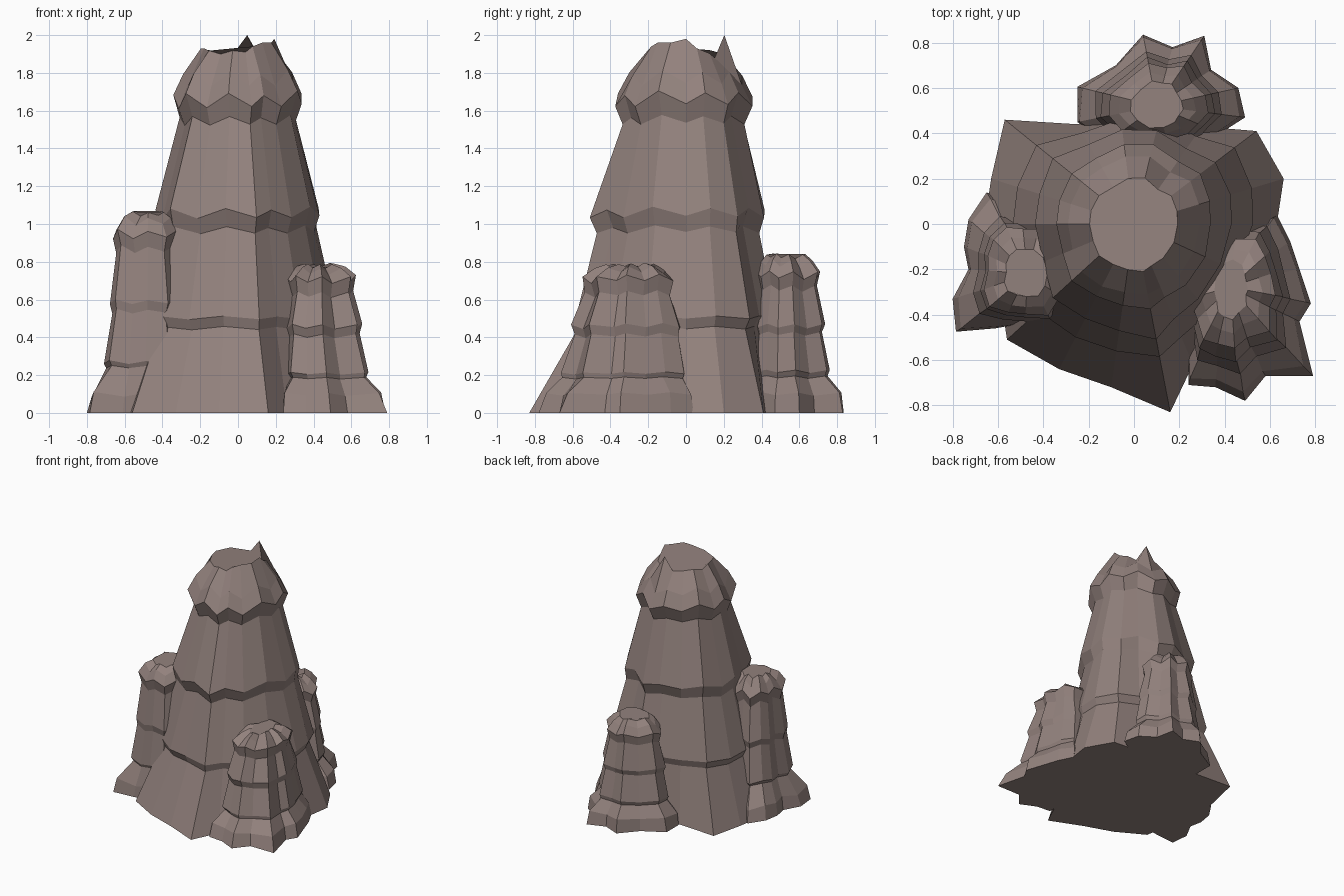
import bpy, bmesh, math, random

rock = bpy.data.materials.new("brown_rock")
rock.diffuse_color = (0.29, 0.222, 0.205, 1)


def spire(name, centre, outline, rings, seed, lean=(0, 0), peaks=None):
    """Loft a ragged base outline up through rounder and rounder rings.
    Ring: height, share of base raggedness kept, x radius, y radius, height wobble."""
    rng = random.Random(seed)
    cx, cy = centre
    polar = [(math.atan2(y - cy, x - cx), math.hypot(x - cx, y - cy)) for x, y in outline]
    n = len(polar)
    wobble = [(1 if i % 2 else -1) * rng.uniform(0.3, 1) for i in range(n)]
    # ridges start at the corners of the base and run all the way up
    ridge = []
    for i, (a, r) in enumerate(polar):
        corner = 1 - (polar[i - 1][1] + polar[(i + 1) % n][1]) / (2 * r)
        ridge.append(1 + max(-0.05, min(0.03, 0.3 * corner)) + rng.uniform(-0.025, 0.025))
    bm = bmesh.new()
    loops = [[bm.verts.new((x, y, 0)) for x, y in outline]]
    for k, (z, keep, rx, ry, jit) in enumerate(rings):
        loop = []
        t = min(z / 0.45, 1)
        ox, oy = cx + lean[0] * t, cy + lean[1] * t
        for i, (a, r) in enumerate(polar):
            round_r = 1 / math.hypot(math.cos(a) / rx, math.sin(a) / ry)
            rr = keep * r + (1 - keep) * round_r * ridge[i]
            rr *= 1 + rng.uniform(-0.02, 0.02)
            h = z + wobble[i] * jit
            if k == len(rings) - 1 and peaks and i in peaks:
                h = peaks[i]
            loop.append(bm.verts.new((ox + rr * math.cos(a), oy + rr * math.sin(a), h)))
        loops.append(loop)
    for lo, hi in zip(loops, loops[1:]):
        for i in range(n):
            j = (i + 1) % n
            bm.faces.new((lo[i], lo[j], hi[j], hi[i]))
    # flat underside and broken top
    bm.faces.new(loops[0][::-1])
    bm.faces.new(loops[-1])
    bmesh.ops.recalc_face_normals(bm, faces=bm.faces[:])
    mesh = bpy.data.meshes.new(name)
    bm.to_mesh(mesh)
    bm.free()
    mesh.materials.append(rock)
    obj = bpy.data.objects.new(name, mesh)
    bpy.context.collection.objects.link(obj)
    return obj


# central tower, with overhanging ledges and a jagged crown
spire("main_spire", (0, 0),
      [(0.63, 0.0), (0.66, 0.2), (0.54, 0.41), (0.3, 0.43), (0.12, 0.5), (-0.06, 0.48), (-0.25, 0.44),
       (-0.57, 0.46), (-0.63, 0.2), (-0.66, 0.0), (-0.6, -0.25), (-0.56, -0.51),
       (-0.33, -0.64), (-0.1, -0.72), (0.16, -0.83), (0.26, -0.62), (0.4, -0.47), (0.52, -0.24)],
      [(0.45, 0.35, 0.43, 0.43, 0.012), (0.505, 0.36, 0.46, 0.46, 0.012),
       (0.97, 0.24, 0.335, 0.355, 0.025), (1.06, 0.24, 0.365, 0.395, 0.035),
       (1.55, 0.06, 0.285, 0.3, 0.03), (1.66, 0.03, 0.335, 0.355, 0.05),
       (1.77, 0.02, 0.285, 0.3, 0.05), (1.91, 0.01, 0.19, 0.2, 0.012)],
      3, peaks={4: 2.0, 3: 1.88, 5: 1.9, 0: 1.98, 17: 1.96, 16: 1.96, 15: 1.94, 14: 1.91,
                1: 1.93, 9: 1.93, 10: 1.93})

# left column
spire("left_spire", (-0.49, -0.22),
      [(-0.3, -0.2), (-0.33, -0.05), (-0.42, 0.06), (-0.52, 0.08), (-0.65, 0.14), (-0.73, 0.02),
       (-0.75, -0.1), (-0.73, -0.2), (-0.8, -0.33), (-0.785, -0.475), (-0.61, -0.46),
       (-0.5, -0.44), (-0.36, -0.48), (-0.33, -0.33)],
      [(0.1, 0.85, 0.2, 0.2, 0.015), (0.245, 0.3, 0.185, 0.2, 0.008), (0.27, 0.3, 0.205, 0.225, 0.012),
       (0.54, 0.25, 0.165, 0.18, 0.015), (0.59, 0.25, 0.18, 0.2, 0.015),
       (0.87, 0.2, 0.145, 0.155, 0.025), (0.95, 0.2, 0.17, 0.18, 0.03),
       (1.02, 0.12, 0.13, 0.145, 0.03), (1.055, 0.08, 0.085, 0.095, 0.015)], 5, (0.02, 0))

# right column, longer front to back
spire("right_spire", (0.455, -0.29),
      [(0.63, 0.04), (0.69, -0.08), (0.73, -0.2), (0.78, -0.35), (0.73, -0.43), (0.79, -0.67),
       (0.58, -0.67), (0.49, -0.78), (0.36, -0.72), (0.24, -0.71), (0.24, -0.5),
       (0.2, -0.36), (0.25, -0.2), (0.36, -0.07), (0.48, -0.03)],
      [(0.1, 0.8, 0.24, 0.3, 0.01), (0.185, 0.4, 0.18, 0.28, 0.006), (0.21, 0.4, 0.2, 0.3, 0.008),
       (0.41, 0.3, 0.17, 0.235, 0.014), (0.46, 0.3, 0.19, 0.255, 0.016),
       (0.63, 0.22, 0.14, 0.185, 0.02), (0.71, 0.22, 0.165, 0.21, 0.025),
       (0.755, 0.12, 0.115, 0.165, 0.025), (0.78, 0.06, 0.06, 0.12, 0.015)], 8, (-0.03, 0.012))

# rear column
spire("rear_spire", (0.1, 0.52),
      [(0.49, 0.47), (0.46, 0.6), (0.34, 0.68), (0.31, 0.83), (0.17, 0.78), (0.04, 0.835),
       (-0.08, 0.7), (-0.25, 0.605), (-0.25, 0.45), (-0.12, 0.36), (0.03, 0.32),
       (0.16, 0.33), (0.3, 0.34), (0.38, 0.4)],
      [(0.1, 0.8, 0.26, 0.24, 0.01), (0.19, 0.4, 0.2, 0.17, 0.008), (0.22, 0.4, 0.22, 0.19, 0.01),
       (0.42, 0.3, 0.185, 0.145, 0.012), (0.46, 0.3, 0.2, 0.165, 0.014),
       (0.66, 0.22, 0.155, 0.13, 0.02), (0.73, 0.22, 0.175, 0.15, 0.025),
       (0.79, 0.12, 0.14, 0.125, 0.025), (0.83, 0.05, 0.1, 0.1, 0.015)], 11)
